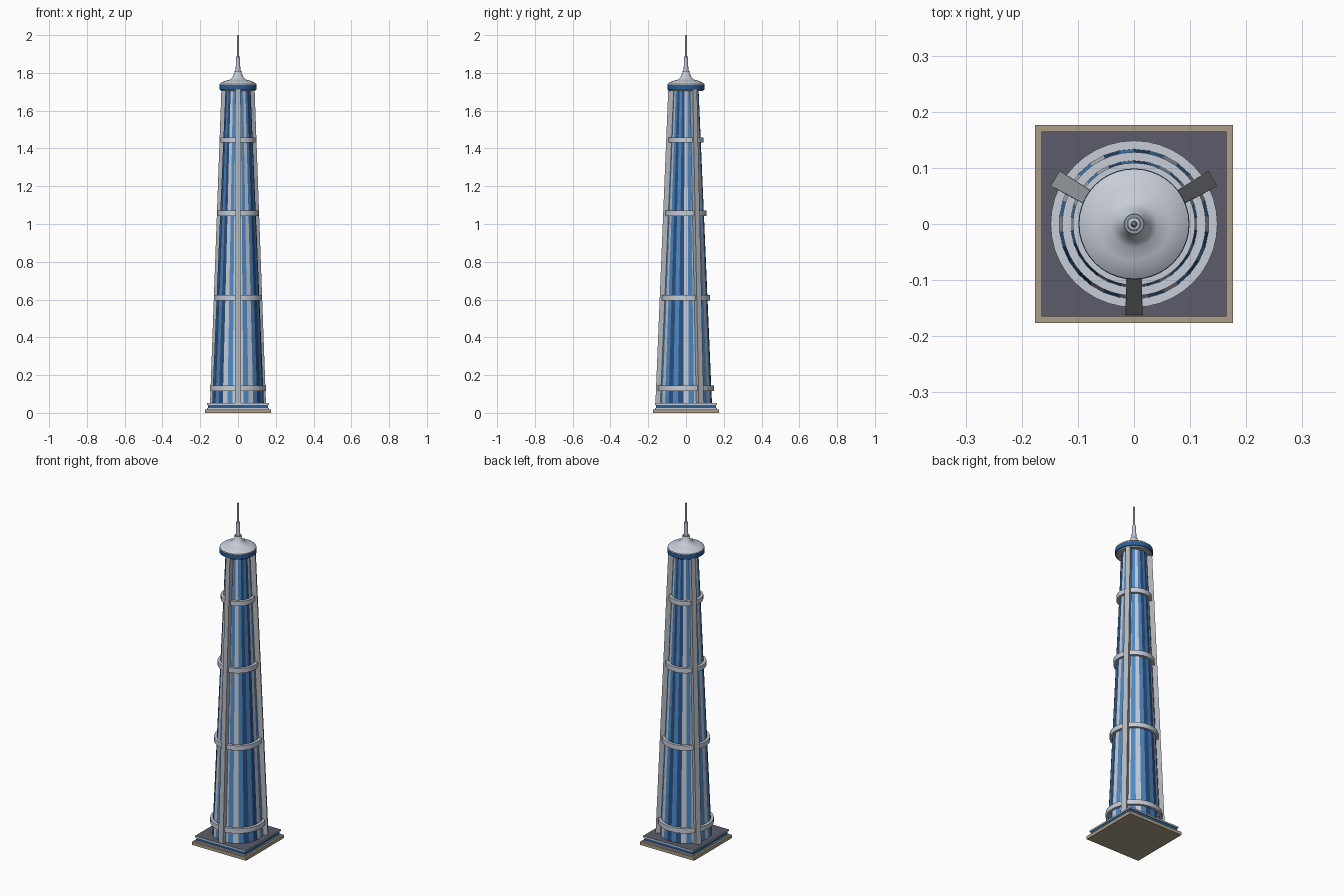
import bpy, bmesh, math
from mathutils import Matrix

if "Cube" in bpy.data.objects:
    bpy.data.objects.remove(bpy.data.objects["Cube"])


def material(name, srgb):
    m = bpy.data.materials.new(name)
    lin = [c / 12.92 if c <= 0.04045 else ((c + 0.055) / 1.055) ** 2.4 for c in srgb]
    m.diffuse_color = (*lin, 1)
    m.use_nodes = True
    m.node_tree.nodes["Principled BSDF"].inputs["Base Color"].default_value = m.diffuse_color
    return m


PALE = material("pale metal", (0.78, 0.80, 0.84))
GREY = material("grey metal", (0.70, 0.72, 0.74))
BLUE = material("blue glass", (0.29, 0.54, 0.78))
NAVY = material("navy glass", (0.17, 0.31, 0.50))
BAND = material("band blue", (0.16, 0.37, 0.58))
SLATE = material("slate paving", (0.36, 0.36, 0.42))
TAN = material("tan stone", (0.67, 0.62, 0.53))
MAST = material("mast grey", (0.56, 0.60, 0.64))


def finish(name, bm, mats, smooth=False):
    bmesh.ops.recalc_face_normals(bm, faces=bm.faces)
    me = bpy.data.meshes.new(name)
    bm.to_mesh(me)
    bm.free()
    for m in mats:
        me.materials.append(m)
    ob = bpy.data.objects.new(name, me)
    bpy.context.collection.objects.link(ob)
    if smooth:
        bpy.context.view_layer.objects.active = ob
        ob.select_set(True)
        bpy.ops.object.shade_smooth_by_angle(angle=math.radians(35))
        ob.select_set(False)
    return ob


def lathe(name, profile, mat, n=40, closed=False, smooth=True):
    """Revolve (radius, z) points around the tower axis."""
    bm = bmesh.new()
    vs = [bm.verts.new((r, 0, z)) for r, z in profile]
    es = [bm.edges.new(p) for p in zip(vs, vs[1:])]
    if closed:
        es.append(bm.edges.new((vs[-1], vs[0])))
    bmesh.ops.spin(bm, geom=vs + es, cent=(0, 0, 0), axis=(0, 0, 1),
                   angle=2 * math.pi, steps=n, use_merge=True)
    bmesh.ops.remove_doubles(bm, verts=bm.verts, dist=1e-5)
    return finish(name, bm, [mat], smooth)


def slab(name, half, z0, z1, mat, top=None):
    bm = bmesh.new()
    bmesh.ops.create_cube(bm, size=1, matrix=Matrix.Translation((0, 0, (z0 + z1) / 2))
                          @ Matrix.Diagonal((2 * half, 2 * half, z1 - z0, 1)))
    bm.normal_update()
    for f in bm.faces:
        f.material_index = int(top is not None and f.normal.z > 0.5)
    return finish(name, bm, [mat, top] if top else [mat])


def shaft_radius(z):
    return 0.1375 - 0.0427 * (z - 0.05)


# Stepped square base
slab("base_stone", 0.176, 0.0, 0.019, TAN)
slab("base_lower_trim", 0.165, 0.019, 0.026, PALE)
slab("base_glass_band", 0.160, 0.026, 0.043, BAND)
slab("base_deck", 0.165, 0.043, 0.052, PALE, SLATE)

# Tapered glass shaft, striped facet by facet
stripes = [0, 1, 0, 1, 2, 1, 2, 0, 1, 0]
sides = 3 * len(stripes)
bm = bmesh.new()
rings = []
for z in (0.05, 1.71):
    r = shaft_radius(z)
    rings.append([bm.verts.new((r * math.sin(2 * math.pi * i / sides),
                                -r * math.cos(2 * math.pi * i / sides), z))
                  for i in range(sides)])
lo, hi = rings
for i in range(sides):
    j = (i + 1) % sides
    f = bm.faces.new((lo[i], lo[j], hi[j], hi[i]))
    f.material_index = stripes[i % len(stripes)]
bm.faces.new(lo)
bm.faces.new(hi)
finish("glass_shaft", bm, [PALE, BLUE, NAVY])

# Ring bands around the shaft
for k, z in enumerate((0.13, 0.61, 1.057, 1.445)):
    r = shaft_radius(z)
    lathe(f"ring_band_{k + 1}", [(r - 0.008, z - 0.014), (r + 0.0145, z - 0.014),
                                 (r + 0.0145, z + 0.014), (r - 0.008, z + 0.014)],
          PALE, closed=True)

# Three leaning ribs
for k in range(3):
    bm = bmesh.new()
    ends = []
    for z, r_out, r_in, w in ((0.05, 0.162, 0.12, 0.0155), (1.712, 0.094, 0.052, 0.013)):
        ends.append([bm.verts.new(p) for p in
                     ((-w, -r_out, z), (w, -r_out, z), (w, -r_in, z), (-w, -r_in, z))])
    a, b = ends
    bm.faces.new(a)
    bm.faces.new(b)
    for i in range(4):
        j = (i + 1) % 4
        bm.faces.new((a[i], a[j], b[j], b[i]))
    bmesh.ops.rotate(bm, verts=bm.verts, matrix=Matrix.Rotation(k * 2 * math.pi / 3, 3, 'Z'))
    finish(f"rib_{k + 1}", bm, [GREY])

# Crown disc, shallow dome and flared neck
lathe("crown_underside", [(0, 1.705), (0.090, 1.705), (0.095, 1.712), (0, 1.712)], GREY)
lathe("crown_band", [(0, 1.711), (0.099, 1.711), (0.099, 1.736), (0, 1.736)], BAND)
lathe("crown_dome", [(0, 1.735), (0.098, 1.735), (0.098, 1.741), (0.085, 1.751),
                     (0.065, 1.759), (0.041, 1.765), (0.030, 1.777), (0.022, 1.792),
                     (0.017, 1.806), (0, 1.806)], PALE)

# Stepped mast
lathe("mast_collar", [(0, 1.80), (0.018, 1.80), (0.018, 1.809), (0, 1.809)], MAST, 16)
lathe("mast_lower", [(0, 1.80), (0.0125, 1.80), (0.011, 1.885), (0, 1.889)], PALE, 16)
lathe("mast_upper", [(0, 1.88), (0.0065, 1.88), (0.006, 1.992), (0.003, 2.0), (0, 2.0)], MAST, 12)
